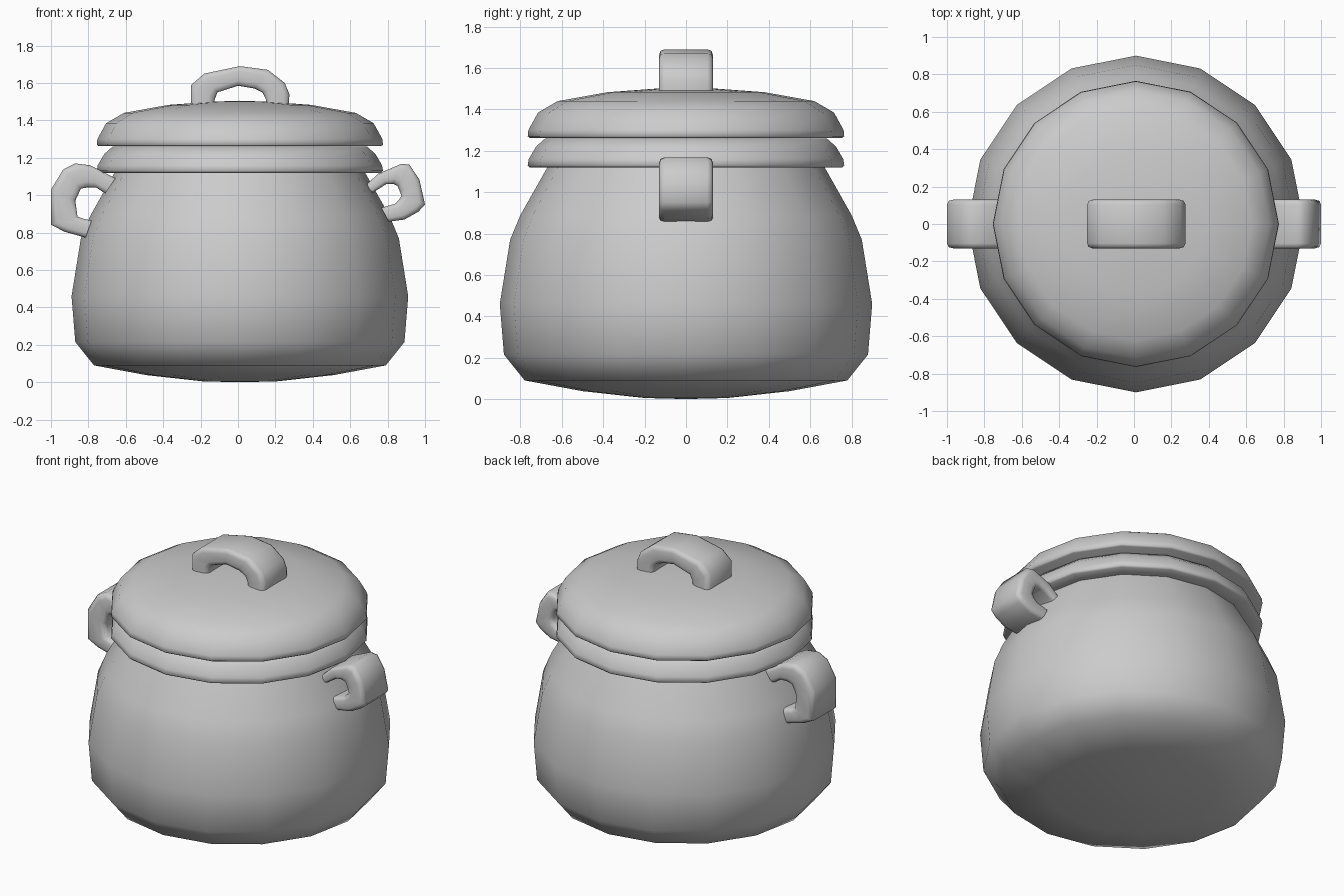
import bpy, bmesh, math

if "Cube" in bpy.data.objects:
    bpy.data.objects.remove(bpy.data.objects["Cube"], do_unlink=True)

SIDES = 16
CENTRE_X = 0.01
HALF_WIDTH = 0.13

grey = bpy.data.materials.new("plain grey")
grey.use_nodes = True
GREY = (0.6, 0.6, 0.6, 1)
grey.diffuse_color = GREY
grey.node_tree.nodes["Principled BSDF"].inputs["Base Color"].default_value = GREY


def finish(bm, name, angle):
    bmesh.ops.recalc_face_normals(bm, faces=bm.faces)
    mesh = bpy.data.meshes.new(name)
    bm.to_mesh(mesh)
    bm.free()
    mesh.materials.append(grey)
    obj = bpy.data.objects.new(name, mesh)
    bpy.context.collection.objects.link(obj)
    bpy.ops.object.select_all(action="DESELECT")
    obj.select_set(True)
    bpy.context.view_layer.objects.active = obj
    bpy.ops.object.shade_smooth_by_angle(angle=math.radians(angle))
    return obj


def bridge(bm, rings):
    """Join neighbouring closed rings with quads."""
    for a, b in zip(rings, rings[1:]):
        n = len(a)
        for i in range(n):
            j = (i + 1) % n
            bm.faces.new((a[i], a[j], b[j], b[i]))


def lathe(name, profile, angle=60):
    """Turn (radius, height) points round the vertical axis; both ends meet the axis."""
    bm = bmesh.new()
    rings = [[bm.verts.new((CENTRE_X + r * math.cos(math.tau * i / SIDES),
                            r * math.sin(math.tau * i / SIDES), z))
              for i in range(SIDES)] for r, z in profile[1:-1]]
    bridge(bm, rings)
    for ring, (_, z) in ((rings[0], profile[0]), (rings[-1], profile[-1])):
        tip = bm.verts.new((CENTRE_X, 0, z))
        for i in range(SIDES):
            bm.faces.new((ring[i], ring[(i + 1) % SIDES], tip))
    return finish(bm, name, angle)


def handle(name, outer, inner):
    """Sweep a rounded rectangle along paired outer and inner (x, z) points."""
    w = HALF_WIDTH
    half = [(0, 0.8 * w), (0.07, 0.95 * w), (0.25, w), (0.75, w), (0.93, 0.95 * w), (1, 0.8 * w)]
    section = half + [(t, -y) for t, y in reversed(half)]
    bm = bmesh.new()
    rings = [[bm.verts.new((ix + (ox - ix) * t, y, iz + (oz - iz) * t)) for t, y in section]
             for (ox, oz), (ix, iz) in zip(outer, inner)]
    bridge(bm, rings)
    bm.faces.new(rings[0])
    bm.faces.new(rings[-1])
    return finish(bm, name, 65)


# Pot with its flared rim
lathe("pot", [(0, 0), (0.2, 0.005), (0.5, 0.038), (0.78, 0.09), (0.88, 0.215),
              (0.9, 0.46), (0.85, 0.77), (0.8, 0.89), (0.67, 1.12), (0.755, 1.12),
              (0.765, 1.13), (0.76, 1.16), (0.725, 1.22), (0.68, 1.26), (0, 1.26)])

# Domed lid
lathe("lid", [(0, 1.262), (0.755, 1.262), (0.765, 1.27), (0.762, 1.3), (0.715, 1.385),
              (0.62, 1.44), (0.38, 1.483), (0.15, 1.5), (0, 1.505)])

# Arched grip on the lid
handle("lid_handle",
       [(-0.25, 1.47), (-0.25, 1.59), (-0.18, 1.65), (0.01, 1.69),
        (0.16, 1.67), (0.25, 1.6), (0.275, 1.54), (0.27, 1.47)],
       [(-0.13, 1.47), (-0.125, 1.51), (-0.11, 1.55), (0, 1.585),
        (0.09, 1.57), (0.13, 1.55), (0.15, 1.51), (0.15, 1.47)])

# Side handles, each sitting at its own tilt
handle("right_handle",
       [(-0.655, 1.09), (-0.79, 1.16), (-0.87, 1.17), (-0.935, 1.137),
        (-1, 1.03), (-1, 0.842), (-0.928, 0.805), (-0.815, 0.773)],
       [(-0.71, 1.01), (-0.757, 1.04), (-0.8, 1.042), (-0.84, 1.035),
        (-0.87, 0.97), (-0.858, 0.885), (-0.83, 0.875), (-0.783, 0.864)])
handle("left_handle",
       [(0.685, 1.056), (0.75, 1.115), (0.874, 1.168), (0.917, 1.163),
        (0.97, 1.083), (1, 0.95), (0.965, 0.912), (0.89, 0.87), (0.805, 0.858)],
       [(0.72, 1.013), (0.794, 1.06), (0.83, 1.06), (0.853, 1.05),
        (0.865, 1.02), (0.874, 0.997), (0.86, 0.975), (0.842, 0.955), (0.767, 0.933)])
